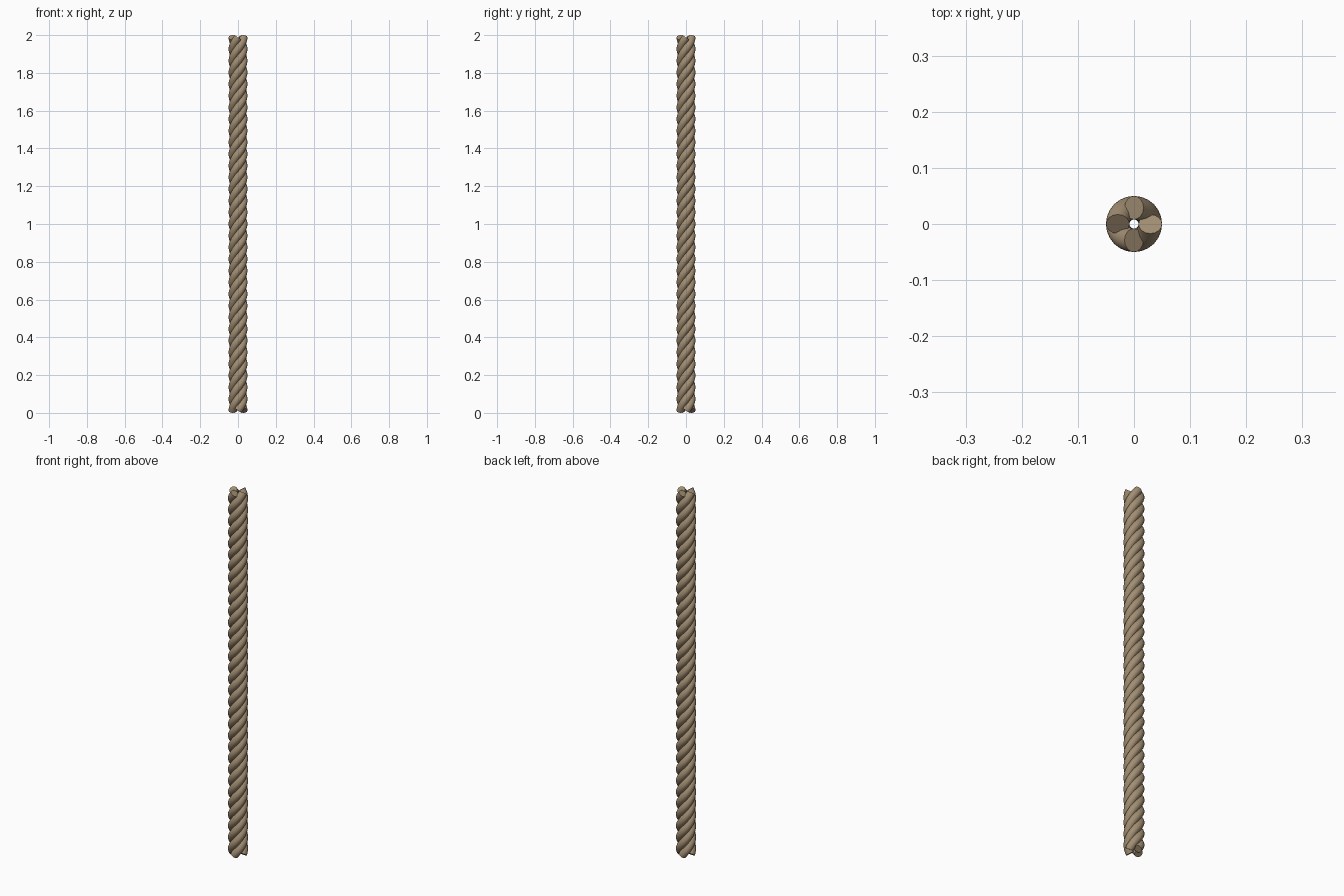
import bpy, bmesh, math
from mathutils import Vector

if "Cube" in bpy.data.objects:
    bpy.data.objects.remove(bpy.data.objects["Cube"])

STRANDS, TURNS, SIDES = 4, 8, 16
HELIX_R, TUBE_R = 0.029, 0.021
STEPS = TURNS * 24

rope_mat = bpy.data.materials.new("rope tan")
rope_mat.diffuse_color = (0.36, 0.27, 0.17, 1)
rope_mat.use_nodes = True
rope_mat.node_tree.nodes["Principled BSDF"].inputs["Base Color"].default_value = rope_mat.diffuse_color

# each end cap is tilted, so the path stops short of the full height
slope = 2.0 / (TURNS * 2 * math.pi * HELIX_R)
tilt = math.atan(slope)
margin = TUBE_R * math.cos(tilt)
z0, z1 = margin, 2.0 - margin


def strand(index):
    """One tube swept along a right-handed helix, cut square to its path."""
    bm = bmesh.new()
    rings = []
    for i in range(STEPS + 1):
        t = i / STEPS
        a = 2 * math.pi * (TURNS * t + index / STRANDS)
        radial = Vector((math.cos(a), math.sin(a), 0))
        around = Vector((-math.sin(a), math.cos(a), 0))
        up = -around * math.sin(tilt) + Vector((0, 0, math.cos(tilt)))
        centre = radial * HELIX_R + Vector((0, 0, z0 + (z1 - z0) * t))
        ring = []
        for k in range(SIDES):
            b = 2 * math.pi * k / SIDES
            ring.append(bm.verts.new(centre + (radial * math.cos(b) + up * math.sin(b)) * TUBE_R))
        rings.append(ring)
    for lo, hi in zip(rings, rings[1:]):
        for k in range(SIDES):
            n = (k + 1) % SIDES
            bm.faces.new((lo[k], hi[k], hi[n], lo[n]))
    bm.faces.new(rings[0])
    bm.faces.new(rings[-1][::-1])
    bmesh.ops.recalc_face_normals(bm, faces=bm.faces)
    mesh = bpy.data.meshes.new("rope_strand")
    bm.to_mesh(mesh)
    bm.free()
    mesh.materials.append(rope_mat)
    obj = bpy.data.objects.new(f"rope_strand_{index + 1}", mesh)
    bpy.context.collection.objects.link(obj)
    bpy.ops.object.select_all(action='DESELECT')
    obj.select_set(True)
    bpy.context.view_layer.objects.active = obj
    bpy.ops.object.shade_smooth_by_angle(angle=math.radians(40))


# four strands twisted into the rope
for s in range(STRANDS):
    strand(s)
